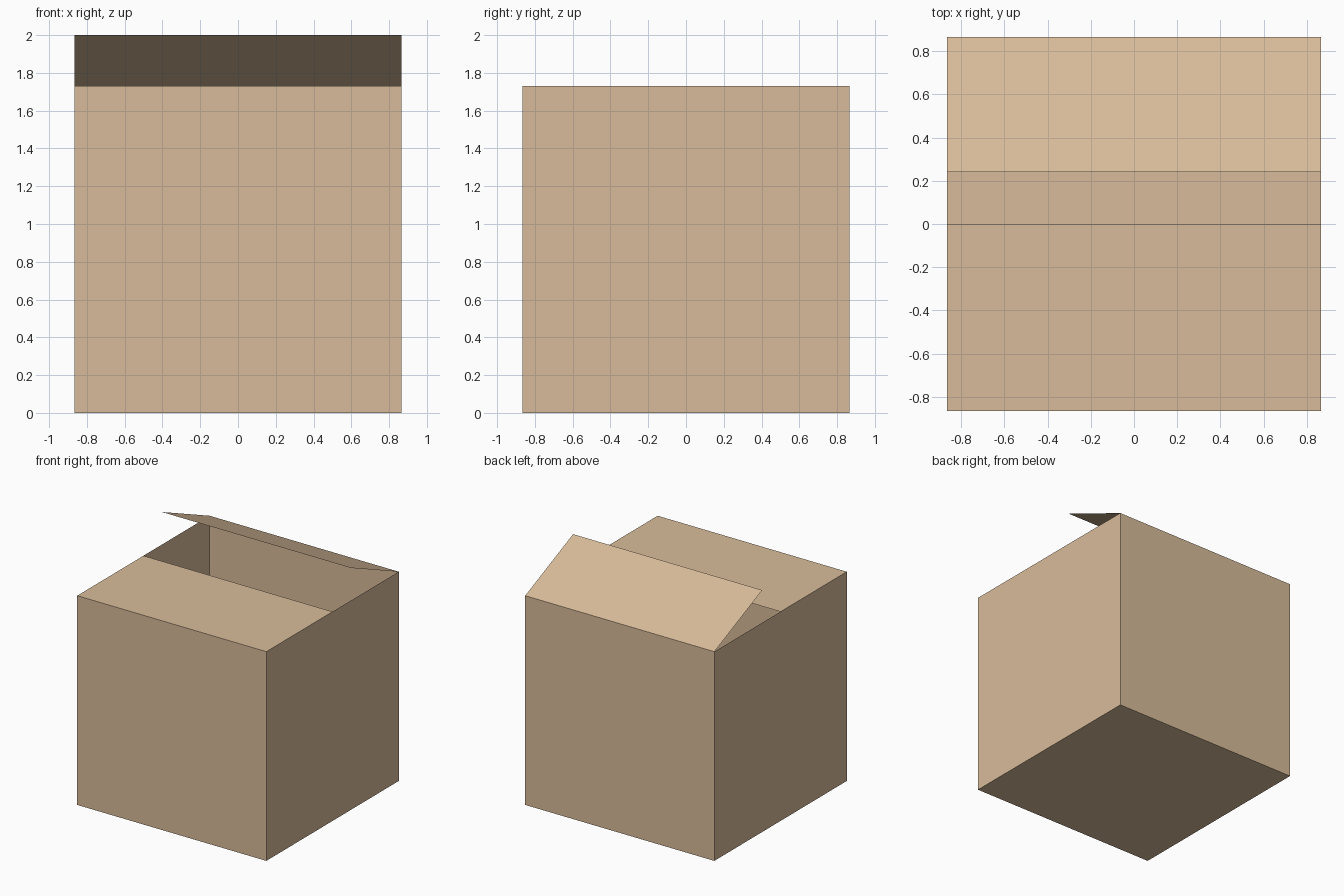
import bpy, bmesh

if "Cube" in bpy.data.objects:
    bpy.data.objects.remove(bpy.data.objects["Cube"])

H = 0.865          # half width of the box
TOP = 1.73         # wall height

card = bpy.data.materials.new("cardboard")
card.diffuse_color = (0.69, 0.50, 0.325, 1)
card.use_nodes = True
card.node_tree.nodes["Principled BSDF"].inputs["Base Color"].default_value = card.diffuse_color


def finish(bm, name):
    me = bpy.data.meshes.new(name)
    bm.to_mesh(me)
    bm.free()
    me.materials.append(card)
    ob = bpy.data.objects.new(name, me)
    bpy.context.collection.objects.link(ob)
    return ob


def flap(name, hinge, edge):
    """Thin sheet across the full width, from hinge (y, z) to free edge (y, z)."""
    bm = bmesh.new()
    pts = [(-H, *hinge), (H, *hinge), (H, *edge), (-H, *edge)]
    face = bm.faces.new([bm.verts.new(p) for p in pts])
    face.normal_update()
    if face.normal.z < 0:
        face.normal_flip()
    return finish(bm, name)


# Open-topped box: cube with its lid face removed
bm = bmesh.new()
bmesh.ops.create_cube(bm, size=1)
bmesh.ops.scale(bm, vec=(2 * H, 2 * H, TOP), verts=bm.verts)
bmesh.ops.translate(bm, vec=(0, 0, TOP / 2), verts=bm.verts)
lid = [f for f in bm.faces if f.normal.z > 0.9]
bmesh.ops.delete(bm, geom=lid, context='FACES_ONLY')
finish(bm, "box_body")

# Closed front flap and half-raised back flap
flap("front_flap", (-H, TOP), (0, TOP))
flap("back_flap", (H, TOP), (0.24, 2.0))
